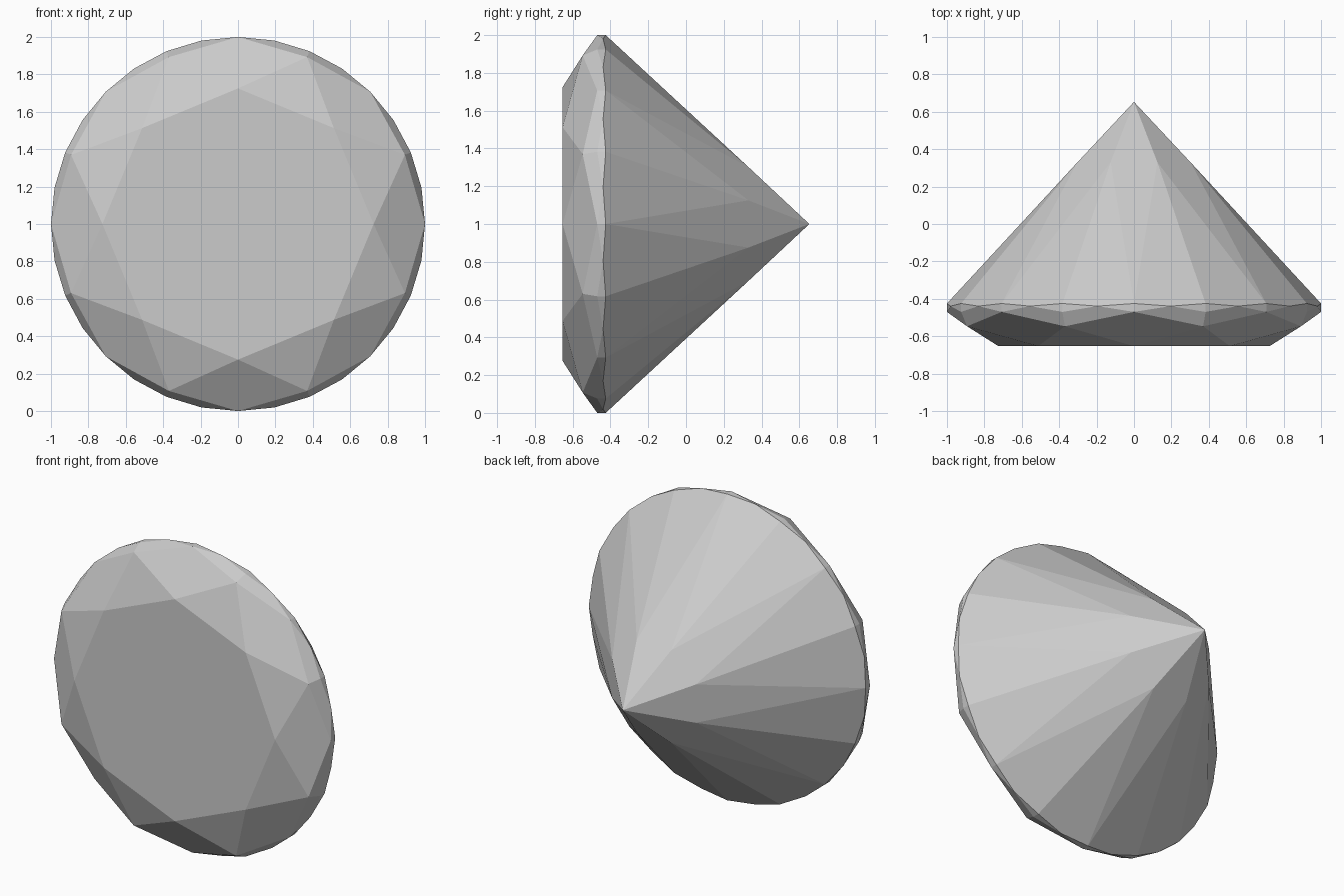
import bpy, bmesh
from math import sin, cos, pi

if "Cube" in bpy.data.objects:
    bpy.data.objects.remove(bpy.data.objects["Cube"])

bm = bmesh.new()


def ring(n, r, y, offset=0.0):
    """Ring of n vertices about the y axis through z = 1."""
    out = []
    for i in range(n):
        a = 2 * pi * (i + offset) / n
        out.append(bm.verts.new((r * sin(a), y, 1 + r * cos(a))))
    return out


# Rings from the flat front table to the rear point
table = ring(8, 0.725, -0.653)
star = ring(8, 0.966, -0.547, 0.5)
rim_front = ring(16, 1.0, -0.47)
rim_mid = ring(16, 1.0, -0.439, 0.5)
rim_back = ring(16, 1.0, -0.425)
lower = ring(8, 0.327, 0.33, 0.5)
tip = bm.verts.new((0, 0.653, 1))


def face(*v):
    bm.faces.new(v)


face(*table)
for i in range(8):
    j, k = (i + 1) % 8, i - 1
    g, h, n = 2 * i, 2 * i + 1, (2 * i + 2) % 16
    # Crown: star, kite and upper rim facets
    face(table[i], star[i], table[j])
    face(table[i], star[k], rim_front[g], star[i])
    face(star[i], rim_front[g], rim_mid[g], rim_front[h])
    face(star[i], rim_front[h], rim_mid[h], rim_front[n])
    # Pavilion: main kite and lower rim facets
    face(tip, lower[i], rim_back[g], lower[k])
    face(lower[i], rim_back[h], rim_mid[g], rim_back[g])
    face(lower[i], rim_back[n], rim_mid[h], rim_back[h])

# Thin scalloped girdle
for i in range(16):
    face(rim_front[i], rim_mid[i - 1], rim_back[i])
    face(rim_front[i], rim_back[i], rim_mid[i])

bmesh.ops.recalc_face_normals(bm, faces=bm.faces)
mesh = bpy.data.meshes.new("cut_gem")
bm.to_mesh(mesh)
bm.free()
gem = bpy.data.objects.new("cut_gem", mesh)
bpy.context.collection.objects.link(gem)
